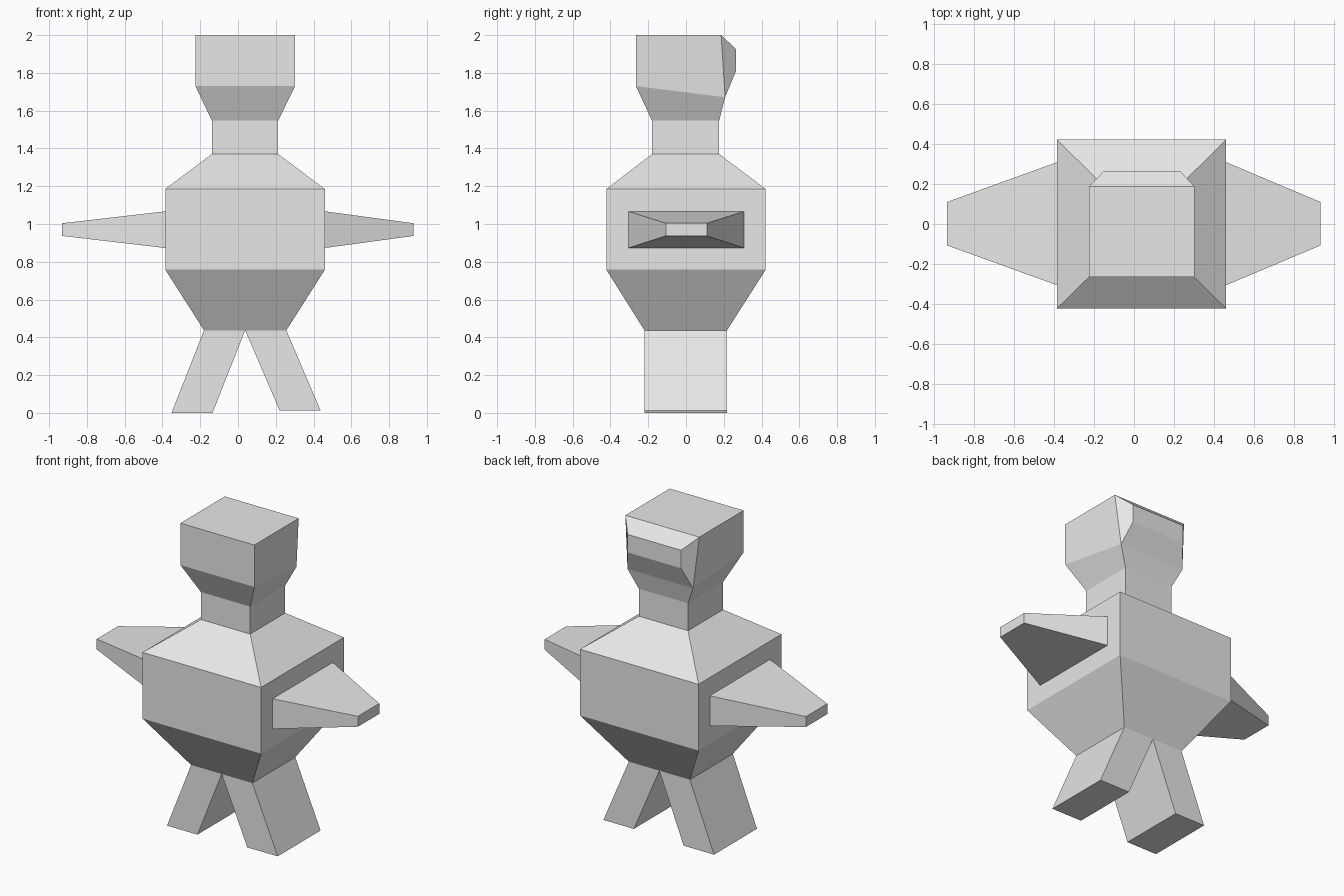
import bpy, bmesh

if "Cube" in bpy.data.objects:
    bpy.data.objects.remove(bpy.data.objects["Cube"])

grey = bpy.data.materials.new("plain grey")
grey.diffuse_color = (0.8, 0.8, 0.8, 1)
grey.use_nodes = True
grey.node_tree.nodes["Principled BSDF"].inputs["Base Color"].default_value = grey.diffuse_color


def rect(x0, x1, y0, y1, z):
    """Horizontal rectangle."""
    return [(x0, y0, z), (x1, y0, z), (x1, y1, z), (x0, y1, z)]


def side_rect(x, y0, y1, z0, z1):
    """Rectangle facing sideways."""
    return [(x, y0, z0), (x, y1, z0), (x, y1, z1), (x, y0, z1)]


def loft(name, rings, edit=None):
    """Join four-sided rings into a closed flat-shaded solid."""
    bm = bmesh.new()
    loops = [[bm.verts.new(p) for p in ring] for ring in rings]
    for a, b in zip(loops, loops[1:]):
        for i in range(4):
            j = (i + 1) % 4
            bm.faces.new((a[i], a[j], b[j], b[i]))
    bm.faces.new(loops[0][::-1])
    bm.faces.new(loops[-1])
    if edit:
        edit(bm, loops)
    bmesh.ops.recalc_face_normals(bm, faces=bm.faces)
    mesh = bpy.data.meshes.new(name)
    bm.to_mesh(mesh)
    bm.free()
    mesh.materials.append(grey)
    obj = bpy.data.objects.new(name, mesh)
    bpy.context.collection.objects.link(obj)
    return obj


def add_back_bump(bm, loops):
    """Replace the back of the head with a tapered bulge."""
    low, high = loops[-2], loops[-1]
    base = [low[2], low[3], high[3], high[2]]
    back = next(f for f in bm.faces if set(f.verts) == set(base))
    bm.faces.remove(back)
    tip = [bm.verts.new(p) for p in ((0.23, 0.265, 1.81), (-0.15, 0.265, 1.81),
                                     (-0.15, 0.265, 1.926), (0.23, 0.265, 1.926))]
    for i in range(4):
        j = (i + 1) % 4
        bm.faces.new((base[i], base[j], tip[j], tip[i]))
    bm.faces.new(tip)


# Torso, shoulders, neck and head as one continuous form
brow = [(-0.225, -0.265, 1.73), (0.302, -0.265, 1.73),
        (0.272, 0.207, 1.671), (-0.195, 0.207, 1.671)]
loft("body_and_head", [
    rect(-0.18, 0.256, -0.22, 0.217, 0.437),
    rect(-0.385, 0.46, -0.422, 0.422, 0.758),
    rect(-0.385, 0.46, -0.422, 0.422, 1.185),
    rect(-0.138, 0.213, -0.18, 0.176, 1.37),
    rect(-0.138, 0.213, -0.18, 0.176, 1.547),
    brow,
    rect(-0.225, 0.302, -0.265, 0.186, 2.0),
], add_back_bump)

# Tapered flat arms
for name, root, end in (("left_arm", -0.385, -0.932), ("right_arm", 0.46, 0.93)):
    loft(name, [side_rect(root, -0.305, 0.308, 0.873, 1.067),
                side_rect(end, -0.107, 0.11, 0.937, 1.004)])

# Splayed legs
for name, t0, t1, b0, b1, z in (("left_leg", -0.18, 0.038, -0.352, -0.135, 0.0),
                                ("right_leg", 0.038, 0.256, 0.22, 0.437, 0.013)):
    loft(name, [rect(b0, b1, -0.22, 0.217, z), rect(t0, t1, -0.22, 0.217, 0.437)])
